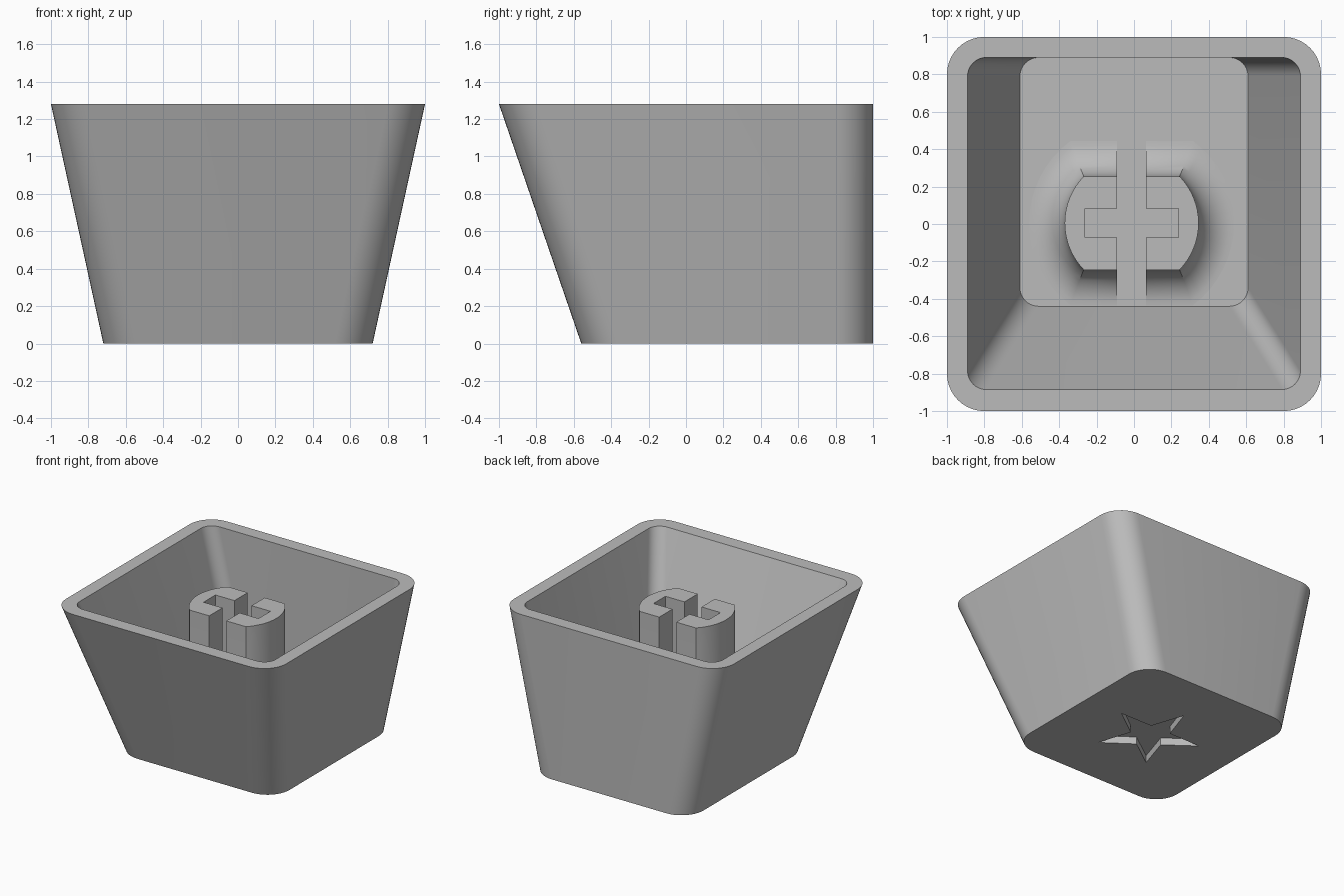
import bpy
import bmesh
from math import sin, cos, asin, pi, sqrt

if "Cube" in bpy.data.objects:
    bpy.data.objects.remove(bpy.data.objects["Cube"])

HEIGHT, FLOOR, STEM_TOP = 1.28, 0.12, 1.17
STEM_X, STEM_Y = -0.0125, 0.005

grey = bpy.data.materials.new("plain grey")
grey.use_nodes = True
GREY = (0.5, 0.5, 0.5, 1)
grey.diffuse_color = GREY
grey.node_tree.nodes["Principled BSDF"].inputs["Base Color"].default_value = GREY


def rounded_rect(half_x, y0, y1, r, z, steps=10):
    """Closed loop of points, counter-clockwise seen from above."""
    centres = [(half_x - r, y1 - r), (r - half_x, y1 - r),
               (r - half_x, y0 + r), (half_x - r, y0 + r)]
    pts = []
    for quarter, (cx, cy) in enumerate(centres):
        for i in range(steps + 1):
            a = (quarter + i / steps) * pi / 2
            pts.append((cx + r * cos(a), cy + r * sin(a), z))
    return pts


def loft(name, loops):
    """Skin matching loops in order and cap both ends."""
    bm = bmesh.new()
    rings = [[bm.verts.new(p) for p in loop] for loop in loops]
    for a, b in zip(rings, rings[1:]):
        for i in range(len(a)):
            j = (i + 1) % len(a)
            bm.faces.new((a[i], a[j], b[j], b[i]))
    bm.faces.new(rings[0][::-1])
    bm.faces.new(rings[-1])
    bmesh.ops.recalc_face_normals(bm, faces=bm.faces)
    mesh = bpy.data.meshes.new(name)
    bm.to_mesh(mesh)
    bm.free()
    mesh.materials.append(grey)
    obj = bpy.data.objects.new(name, mesh)
    bpy.context.collection.objects.link(obj)
    return obj


def activate(obj):
    bpy.ops.object.select_all(action="DESELECT")
    obj.select_set(True)
    bpy.context.view_layer.objects.active = obj


def cut(obj, cutter):
    activate(obj)
    mod = obj.modifiers.new("cut", "BOOLEAN")
    mod.operation, mod.solver, mod.object = "DIFFERENCE", "EXACT", cutter
    bpy.ops.object.modifier_apply(modifier=mod.name)
    bpy.data.objects.remove(cutter)


def prism(name, outline, z0, z1):
    return loft(name, [[(x, y, z) for x, y in outline] for z in (z0, z1)])


# Tapered hollow shell: outside, flat rim, inside, floor
shell = loft("cap_shell", [
    rounded_rect(0.72, -0.56, 1, 0.2, 0),
    rounded_rect(1, -1, 1, 0.2, HEIGHT),
    rounded_rect(0.89, -0.885, 0.89, 0.1, HEIGHT),
    rounded_rect(0.61, -0.44, 0.89, 0.1, FLOOR),
])

# Star recess in the underside
star = []
for i in range(10):
    r = 0.155 if i % 2 else 0.4
    a = pi / 2 + i * pi / 5
    star.append((r * cos(a), 0.185 + r * sin(a)))
cut(shell, prism("star_cutter", star, -0.1, 0.06))


# Stem: round post with two flat sides, flaring out at its foot
def stem_loop(d, z, steps=16):
    r, flat = 0.358 + d, 0.25 + d
    a = asin(flat / r)
    arc = [a * (2 * i / steps - 1) for i in range(steps + 1)]
    angles = arc + [pi + t for t in arc]
    return [(STEM_X + r * cos(t), STEM_Y + r * sin(t), z) for t in angles]


FLARE = 0.19
loops = [stem_loop(FLARE, FLOOR - 0.03)]
for i in range(13):
    t = i / 12 * pi / 2
    loops.append(stem_loop(FLARE * (1 - sin(t)), FLOOR + FLARE * (1 - cos(t))))
loops.append(stem_loop(0, STEM_TOP))
stem = loft("switch_stem", loops)

# Cross-shaped slot through the stem
for half_x, half_y in ((0.0775, 1), (0.25, 0.0775)):
    outline = [(STEM_X + sx * half_x, STEM_Y + sy * half_y)
               for sx, sy in ((-1, -1), (1, -1), (1, 1), (-1, 1))]
    cut(stem, prism("slot_cutter", outline, 0, HEIGHT))

for obj in (shell, stem):
    activate(obj)
    bpy.ops.object.shade_smooth_by_angle(angle=pi / 6)
